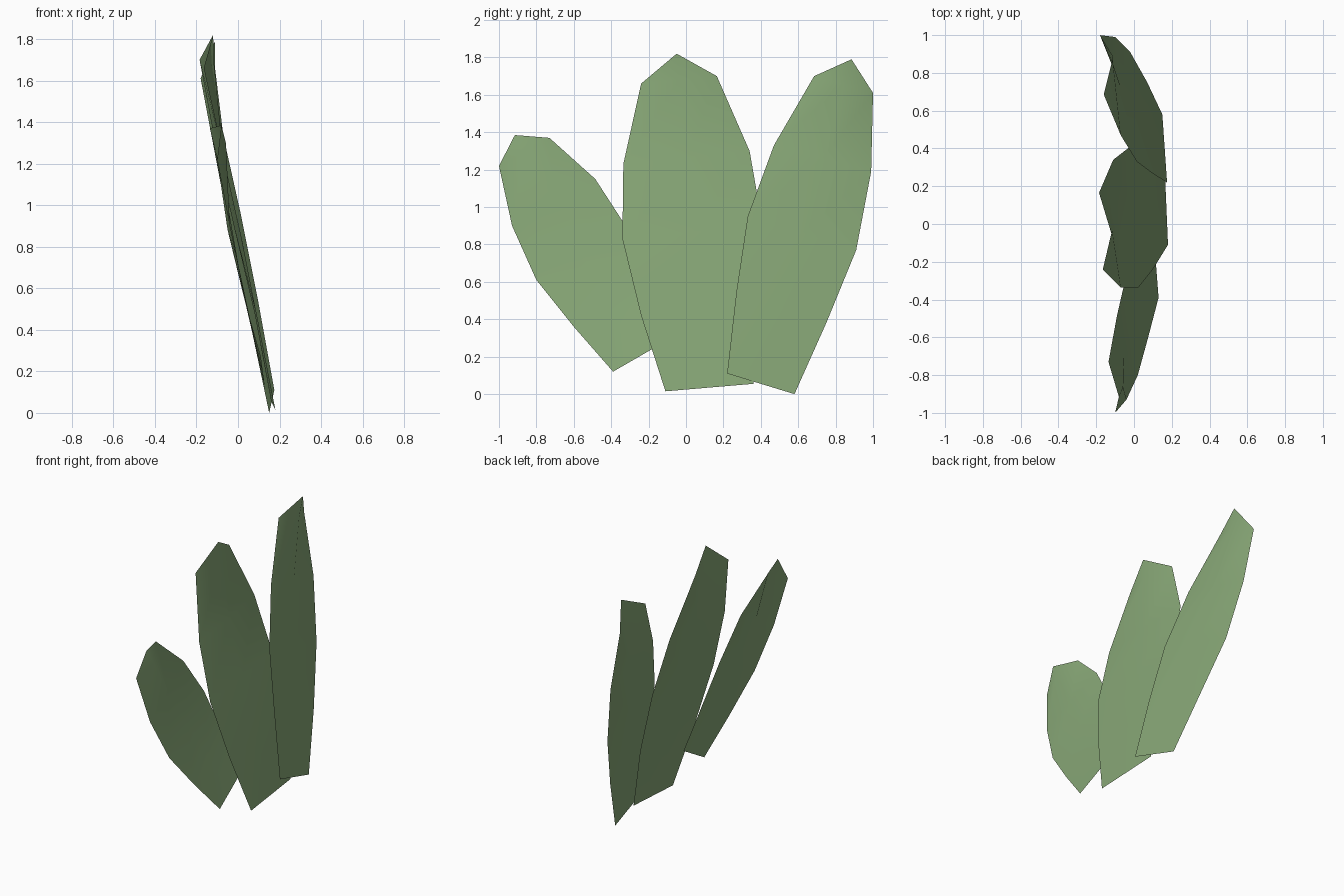
import bpy
from mathutils import Vector

if "Cube" in bpy.data.objects:
    bpy.data.objects.remove(bpy.data.objects["Cube"])

green = bpy.data.materials.new("leaf_green")
green.diffuse_color = (0.24, 0.38, 0.18, 1)
green.use_nodes = True
green.node_tree.nodes["Principled BSDF"].inputs["Base Color"].default_value = green.diffuse_color

# forward bulge of the midrib, from base to the last row below the tip
BULGE = (0, 0.005, 0.01, 0.012, 0.06)


def leaf(name, left, right, tip):
    """Thin cupped blade: left edge, midrib and right edge rows closing on a tip."""
    verts, faces = [], []
    for l, r, bulge in zip(left, right, BULGE):
        l, r = Vector(l), Vector(r)
        verts += [l, (l + r) / 2 + Vector((bulge, 0, 0)), r]
    for i in range(len(left) - 1):
        for j in (3 * i, 3 * i + 1):
            faces.append((j, j + 1, j + 4, j + 3))
    n = len(verts)
    verts.append(Vector(tip))
    faces += [(n - 3, n - 2, n), (n - 2, n - 1, n)]
    mesh = bpy.data.meshes.new(name)
    mesh.from_pydata(verts, [], faces)
    mesh.materials.append(green)
    mesh.shade_smooth()
    bpy.context.collection.objects.link(bpy.data.objects.new(name, mesh))


# tall upright leaf in the middle
leaf("middle_leaf",
     [(.18, -.11, .015), (.10, -.24, .42), (.02, -.34, .83), (-.07, -.335, 1.23), (-.165, -.24, 1.66)],
     [(.16, .36, .055), (.08, .40, .48), (-.02, .41, .90), (-.11, .34, 1.30), (-.185, .165, 1.70)],
     (-.12, -.05, 1.82))

# tall leaf leaning to the back
leaf("back_leaf",
     [(.175, .22, .11), (.095, .27, .55), (.015, .33, .95), (-.07, .47, 1.33), (-.16, .685, 1.70)],
     [(.15, .58, 0), (.07, .75, .38), (-.02, .91, .77), (-.10, .99, 1.19), (-.18, 1.0, 1.61)],
     (-.11, .885, 1.79))

# short leaf leaning to the front
leaf("front_leaf",
     [(.13, -.39, .12), (.075, -.60, .36), (.02, -.80, .61), (-.04, -.93, .90), (-.10, -1.0, 1.22)],
     [(.11, -.13, .27), (.03, -.20, .55), (-.05, -.31, .88), (-.09, -.485, 1.15), (-.135, -.73, 1.37)],
     (-.08, -.915, 1.385))
